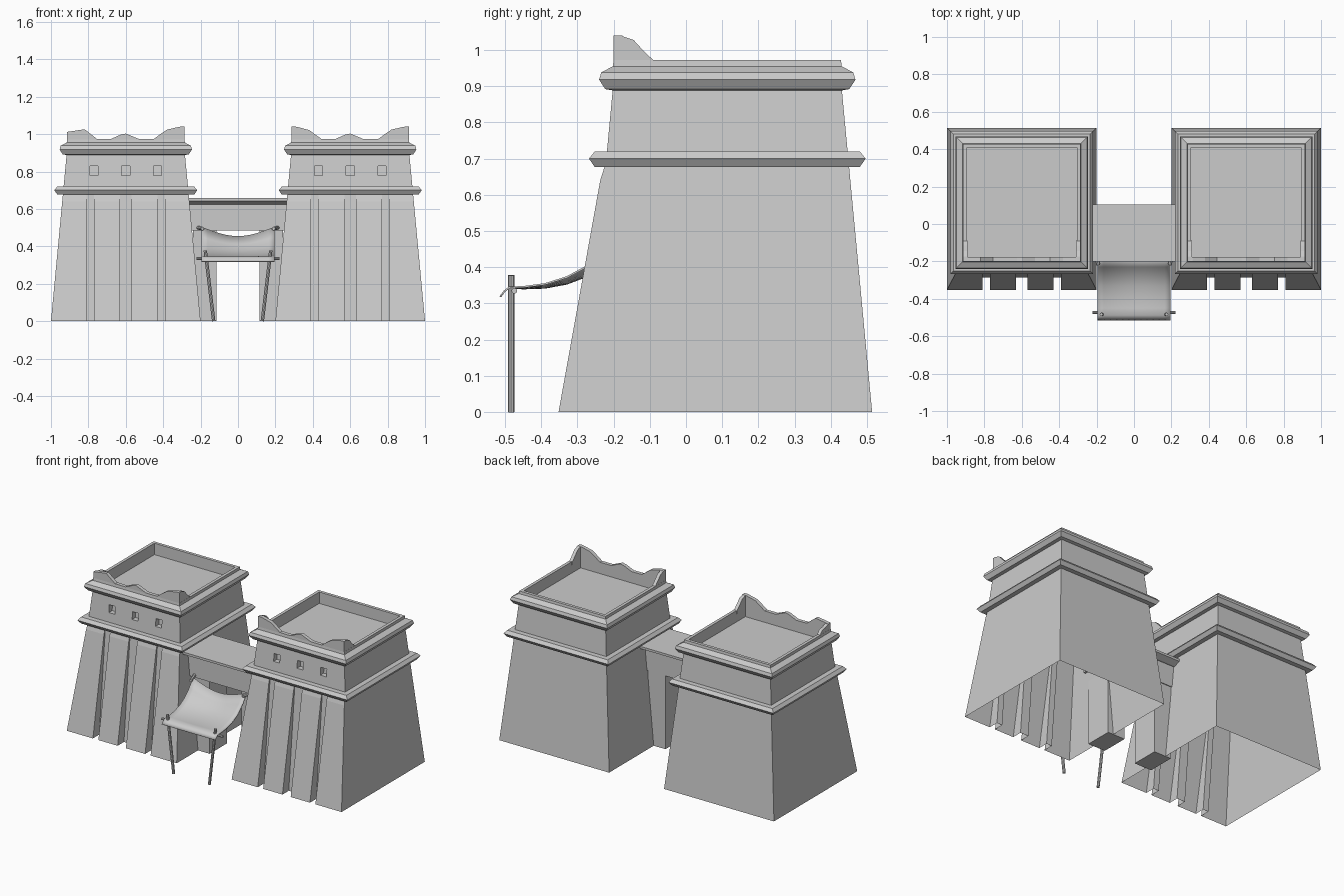
import bpy, bmesh, math
from mathutils import Vector

if "Cube" in bpy.data.objects:
    bpy.data.objects.remove(bpy.data.objects["Cube"])

CY = 0.114                      # tower centre in y


def finish(bm, name, smooth=False):
    me = bpy.data.meshes.new(name)
    bm.to_mesh(me)
    bm.free()
    ob = bpy.data.objects.new(name, me)
    bpy.context.collection.objects.link(ob)
    if smooth:
        for p in me.polygons:
            p.use_smooth = True
    return ob


def loft(rings, cap=False):
    """Skin a stack of counter-clockwise rings; returns bmesh and face rows."""
    bm = bmesh.new()
    vs = [[bm.verts.new(p) for p in r] for r in rings]
    n = len(rings[0])
    rows = [[bm.faces.new((a[i], a[(i + 1) % n], b[(i + 1) % n], b[i])) for i in range(n)]
            for a, b in zip(vs, vs[1:])]
    if cap:
        bm.faces.new(vs[-1])
    return bm, rows


def square(cx, h, z):
    return [(cx - h, CY - h, z), (cx + h, CY - h, z), (cx + h, CY + h, z), (cx - h, CY + h, z)]


def half(z):                    # battered wall half width
    return 0.4 - 0.094 * z


def box(name, x0, x1, y0, y1, z0, z1):
    ring = lambda z: [(x0, y0, z), (x1, y0, z), (x1, y1, z), (x0, y1, z)]
    bm, _ = loft([ring(z0), ring(z1)], True)
    bm.faces.new([bm.verts[:][i] for i in (3, 2, 1, 0)]) if bm.verts.ensure_lookup_table() is None else None
    return finish(bm, name)


def prism(name, pts, push):
    """Extrude a flat outline along the vector push."""
    bm = bmesh.new()
    f = bm.faces.new([bm.verts.new(p) for p in pts])
    g = bmesh.ops.extrude_face_region(bm, geom=[f], use_keep_orig=True)
    bmesh.ops.translate(bm, vec=push, verts=[v for v in g['geom'] if isinstance(v, bmesh.types.BMVert)])
    bmesh.ops.recalc_face_normals(bm, faces=bm.faces[:])
    return finish(bm, name)


def rod(name, a, b, r):
    a, b = Vector(a), Vector(b)
    bm = bmesh.new()
    bmesh.ops.create_cone(bm, cap_ends=True, segments=8, radius1=r, radius2=r, depth=(b - a).length)
    ob = finish(bm, name)
    ob.rotation_euler = (b - a).to_track_quat('Z', 'Y').to_euler()
    ob.location = (a + b) / 2
    return ob


def buttress_ring(cx, z, out):
    h = half(z)
    y = CY - h
    pts = [(-h, y - out)]
    for a, b in ((-0.21, -0.17), (-0.03, 0.03), (0.17, 0.21)):      # grooves
        pts += [(a, y - out), (a, y), (b, y), (b, y - out)]
    pts += [(h, y - out), (h, CY + h), (-h, CY + h)]
    return [(cx + x, yy, z) for x, yy in pts]


def window_ring(cx, z):
    h = half(z)
    xs = [-h] + [c + d for c in (-0.17, 0, 0.17) for d in (-0.022, 0.022)] + [h]
    return [(cx + x, CY - h, z) for x in xs] + [(cx + h, CY + h, z), (cx - h, CY + h, z)]


def tower(side, crest):
    cx = side * 0.6
    tag = "left" if side < 0 else "right"
    # lower wall with four sloping buttresses
    bm, _ = loft([buttress_ring(cx, 0, 0.066), buttress_ring(cx, 0.64, 0.011),
                  buttress_ring(cx, 0.685, 0.001)])
    finish(bm, tag + "_lower_wall")
    # upper wall with three recessed windows
    bm, rows = loft([window_ring(cx, z) for z in (0.685, 0.78, 0.83, 0.89)])
    g = bmesh.ops.extrude_discrete_faces(bm, faces=[rows[1][i] for i in (1, 3, 5)])
    bmesh.ops.translate(bm, vec=(0, 0.035, 0), verts=[v for f in g['faces'] for v in f.verts])
    finish(bm, tag + "_upper_wall")
    # middle moulding
    bm, _ = loft([square(cx, h, z) for h, z in
                  ((0.33, 0.677), (0.366, 0.677), (0.382, 0.7), (0.366, 0.72), (0.33, 0.72))])
    finish(bm, tag + "_moulding")
    # top cornice, parapet and sunken roof
    bm, _ = loft([square(cx, h, z) for h, z in
                  ((0.314, 0.888), (0.337, 0.892), (0.354, 0.918), (0.348, 0.938), (0.316, 0.955),
                   (0.314, 0.972), (0.294, 0.972), (0.294, 0.897))], True)
    finish(bm, tag + "_cornice_roof")
    # broken crest along the front and its returns on the sides
    y = CY - 0.314
    h = 0.313
    outline = [(-h, 0.95)] + crest + [(h, 0.95)]
    prism(tag + "_front_crest", [(cx + x, y, z) for x, z in outline], (0, 0.024, 0))
    for s, top in ((-1, crest[0][1]), (1, crest[-1][1])):
        prism(tag + "_side_crest",
              [(cx + s * h, y + d, z) for d, z in
               ((0, 0.95), (0, top), (0.025, top - 0.002), (0.055, top - 0.012),
                (0.085, 0.995), (0.112, 0.97), (0.112, 0.95))], (-s * 0.022, 0, 0))


low = [(-0.313, 1.012), (-0.22, 1.026)]
high = [(-0.313, 1.04), (-0.285, 1.039), (-0.22, 1.022)]
rest = [(-0.155, 0.975), (-0.08, 0.974), (-0.025, 0.998), (0, 1.003), (0.07, 0.974), (0.15, 0.974),
        (0.185, 1.0), (0.22, 1.024), (0.285, 1.039), (0.313, 1.04)]
tower(-1, low + rest)
tower(1, high + rest)

# gateway between the towers
for s in (-1, 1):
    box("gate_jamb", *sorted((s * 0.115, s * 0.24)), -0.13, 0.05, 0, 0.49)
box("gate_lintel", -0.26, 0.26, -0.15, 0.055, 0.485, 0.642)
prism("gate_cap", [(-0.27, y, z) for y, z in
                   ((-0.16, 0.625), (-0.2, 0.643), (-0.2, 0.658), (0.103, 0.658), (0.103, 0.643), (0.065, 0.625))],
      (0.54, 0, 0))

# sagging cloth canopy
profile = [(-0.515, 0.32, 0), (-0.503, 0.336, 0), (-0.488, 0.347, 0), (-0.45, 0.348, 0.004),
           (-0.39, 0.356, 0.01), (-0.33, 0.375, 0.018), (-0.28, 0.402, 0.026),
           (-0.23, 0.45, 0.038), (-0.19, 0.505, 0.05)]
bm = bmesh.new()
N = 12
grid = [[bm.verts.new((-0.195 + 0.39 * i / N, y, z - sag * math.sin(math.pi * i / N)))
         for i in range(N + 1)] for y, z, sag in profile]
for a, b in zip(grid, grid[1:]):
    for i in range(N):
        bm.faces.new((a[i], a[i + 1], b[i + 1], b[i]))
cloth = finish(bm, "canopy", True)
m = cloth.modifiers.new("thickness", 'SOLIDIFY')
m.thickness = 0.005

# canopy poles, crossbar and wall pegs
rod("canopy_crossbar", (-0.222, -0.474, 0.335), (0.222, -0.474, 0.335), 0.008)
for s in (-1, 1):
    rod("canopy_pole", (s * 0.13, -0.483, 0), (s * 0.175, -0.483, 0.378), 0.009)
    rod("canopy_peg", (s * 0.19, -0.22, 0.495), (s * 0.215, -0.14, 0.5), 0.01)
